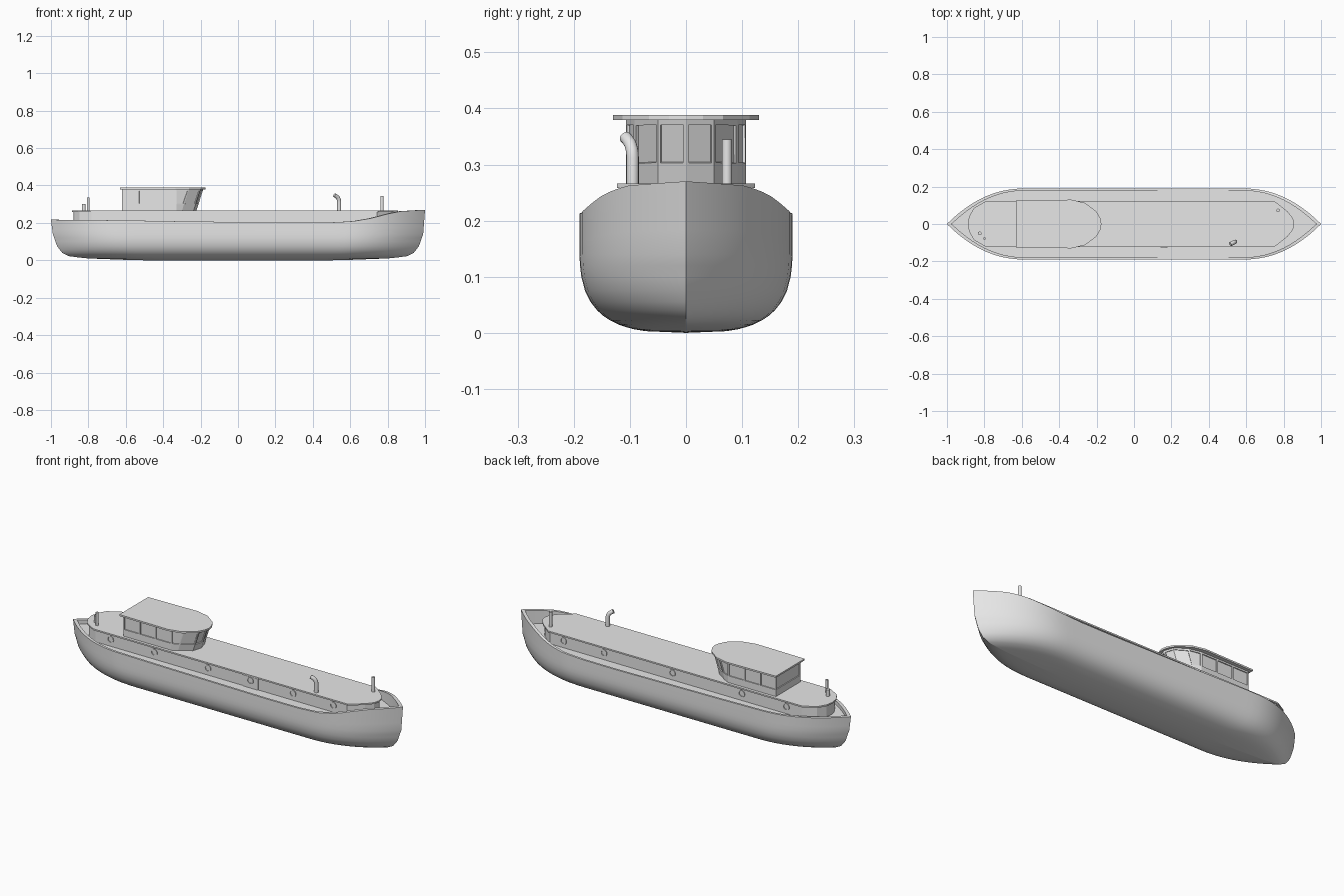
import bpy, bmesh, math
from mathutils import Vector

cube = bpy.data.objects.get("Cube")
if cube:
    bpy.data.objects.remove(cube)

grey = bpy.data.materials.new("plain grey")
grey.use_nodes = True
grey.diffuse_color = (0.8, 0.8, 0.8, 1)
grey.node_tree.nodes["Principled BSDF"].inputs["Base Color"].default_value = (0.8, 0.8, 0.8, 1)


def finish(bm, name, smooth=None):
    bmesh.ops.remove_doubles(bm, verts=bm.verts, dist=0.0002)
    bmesh.ops.recalc_face_normals(bm, faces=bm.faces)
    me = bpy.data.meshes.new(name)
    bm.to_mesh(me)
    bm.free()
    me.materials.append(grey)
    ob = bpy.data.objects.new(name, me)
    bpy.context.collection.objects.link(ob)
    if smooth:
        bpy.ops.object.select_all(action='DESELECT')
        ob.select_set(True)
        bpy.context.view_layer.objects.active = ob
        bpy.ops.object.shade_smooth_by_angle(angle=math.radians(smooth))
    return ob


def lerp(points, x):
    """Piecewise linear lookup."""
    for (x0, y0), (x1, y1) in zip(points, points[1:]):
        if x <= x1:
            return y0 + (y1 - y0) * max(0, x - x0) / (x1 - x0)
    return points[-1][1]


def mirrored(half):
    """Close a plan outline given from stern to bow on the +y side."""
    return half + [(x, -y) for x, y in reversed(half) if y > 0]


def prism(name, outline, z0, z1):
    bm = bmesh.new()
    face = bm.faces.new([bm.verts.new((x, y, z0)) for x, y in outline])
    ext = bmesh.ops.extrude_face_region(bm, geom=[face])["geom"]
    bmesh.ops.translate(bm, vec=(0, 0, z1 - z0), verts=[v for v in ext if isinstance(v, bmesh.types.BMVert)])
    return finish(bm, name)


# Hull: waterlines lofted from keel to rail, then down inside to the deck
SHEER = [(-1, .217), (-.6, .213), (-.3, .208), (.3, .201), (.5, .202), (.62, .209),
         (.72, .226), (.8, .248), (.87, .262), (1, .27)]
LENGTH = [(0, .5), (.003, .62), (.01, .8), (.02, .9), (.04, .94), (.075, .967), (.14, .99), (.2, 1)]
LEVELS = [0, .003, .006, .01, .015, .022, .03, .04, .055, .075, .1, .12, .14, .16, .18, .2]
DECK, BEAM, BEND = .195, .19, .14


def plan(t):
    u = max(0, (abs(t) - .58) / .42)
    return BEAM * (1 - u ** 2.2)


def outer(t, level):
    x = t * lerp(LENGTH, level)
    fullness = (1 - max(0, (.16 - level) / .16) ** 3) ** (1 / 3)
    z = level
    if level > BEND:
        z = BEND + (level - BEND) * (lerp(SHEER, x) - BEND) / (.2 - BEND)
    return Vector((x, plan(t) * fullness, z))


def inner(t, z=None, width=1):
    p = outer(t, .2)
    return Vector((p.x * .985, max(0, p.y - .011) * width, p.z if z is None else z))


stations = [math.sin(math.pi / 2 * i / 28) for i in range(-28, 29)]
rows = [[outer(t, lv) for t in stations] for lv in LEVELS]
rows += [[inner(t) for t in stations], [inner(t, DECK) for t in stations], [inner(t, DECK, 0) for t in stations]]
bm = bmesh.new()
for side in (1, -1):
    grid = [[bm.verts.new((p.x, side * p.y, p.z)) for p in row] for row in rows]
    for a, b in zip(grid, grid[1:]):
        for i in range(len(a) - 1):
            bm.faces.new((a[i], a[i + 1], b[i + 1], b[i]))
bmesh.ops.remove_doubles(bm, verts=bm.verts, dist=0.0002)
bmesh.ops.dissolve_degenerate(bm, edges=bm.edges, dist=0.0002)
finish(bm, "hull", 40)

# Long deckhouse with an overhanging roof
roof = [(-.888, 0), (-.882, .04), (-.856, .085), (-.79, .123), (.75, .123), (.82, .068), (.85, .03), (.856, 0)]
wall = [(x - math.copysign(.008, x), max(0, y - .006)) for x, y in roof]
prism("deckhouse_wall", mirrored(wall), DECK - .01, .26)
prism("deckhouse_roof", mirrored(roof), .258, .266)
WALL_Y = .117


# Portholes: a raised ring around a thin glass disc
def porthole(x, side, z=.233, y=WALL_Y):
    bm = bmesh.new()
    profile = [(.014, 0), (.014, .004), (.019, .004), (.019, 0)]
    n = 20
    rings = [[bm.verts.new((x + r * math.cos(2 * math.pi * i / n), side * (y + d),
                            z + r * math.sin(2 * math.pi * i / n))) for i in range(n)] for r, d in profile]
    for a, b in zip(rings, rings[1:]):
        for i in range(n):
            bm.faces.new((a[i], a[i - 1], b[i - 1], b[i]))
    finish(bm, "porthole_ring")


for x in (-.69, -.425, -.1, .415, .66):
    porthole(x, -1)
for x in (-.69, -.42, 0, .415, .66):
    porthole(x, 1)

# Side door with its own porthole
prism("side_door", [(.115, -WALL_Y - .004), (.205, -WALL_Y - .004), (.205, -WALL_Y), (.115, -WALL_Y)], DECK, .256)
porthole(.16, -1, .236, WALL_Y + .004)

# Wheelhouse: raked front, one inset window in each wall panel
top = [(-.62, .107), (-.523, .107), (-.427, .107), (-.33, .107), (-.262, .092), (-.2, .05), (-.185, 0)]
foot = [(x - (.038 if x > -.3 else 0), y) for x, y in top]
Z0, Z1 = .264, .381
bm = bmesh.new()
levels = []
for z in (Z0, .298, .375, Z1):
    f = (z - Z0) / (Z1 - Z0)
    half = [(a[0] + (b[0] - a[0]) * f, a[1]) for a, b in zip(foot, top)]
    levels.append([bm.verts.new((x, y, z)) for x, y in mirrored(half)])
panes = []
for k, (a, b) in enumerate(zip(levels, levels[1:])):
    for i in range(len(a)):
        face = bm.faces.new((a[i], a[i - 1], b[i - 1], b[i]))
        if k == 1:
            panes.append(face)
bm.faces.new(levels[0])
bm.faces.new(levels[-1])
bmesh.ops.recalc_face_normals(bm, faces=bm.faces)
bmesh.ops.inset_individual(bm, faces=panes, thickness=.007, depth=0)
bmesh.ops.inset_individual(bm, faces=panes, thickness=.0005, depth=-.005)
finish(bm, "wheelhouse")
canopy = [(-.632, .125), (-.45, .128), (-.335, .13), (-.262, .113), (-.2, .066), (-.18, .03), (-.174, 0)]
prism("wheelhouse_roof", mirrored(canopy), .379, .388)


# Mooring posts and stern pipes
def post(name, x, y, r, z1):
    bm = bmesh.new()
    bmesh.ops.create_cone(bm, cap_ends=True, segments=16, radius1=r, radius2=r, depth=z1 - .26)
    bmesh.ops.translate(bm, vec=(x, y, (z1 + .26) / 2), verts=bm.verts)
    finish(bm, name, 40)


post("bow_post", .77, .073, .009, .345)
post("stern_post", -.825, -.05, .010, .302)
post("stern_pipe", -.8, -.077, .007, .337)

# Bent vent pipe: a ring swept along a short path
path = [Vector(p) for p in ((.541, -.095, .26), (.541, -.095, .312), (.539, -.096, .325),
                            (.533, -.099, .336), (.523, -.104, .344), (.515, -.108, .348))]
bm = bmesh.new()
rings = []
for i, p in enumerate(path):
    tangent = path[min(i + 1, len(path) - 1)] - path[max(i - 1, 0)]
    side = Vector((.45, -.9, 0)).normalized()
    up = tangent.cross(side).normalized()
    side = up.cross(tangent).normalized()
    angles = [2 * math.pi * k / 14 for k in range(14)]
    rings.append([bm.verts.new(p + (side * math.cos(a) + up * math.sin(a)) * .011) for a in angles])
for a, b in zip(rings, rings[1:]):
    for k in range(14):
        bm.faces.new((a[k], a[k - 1], b[k - 1], b[k]))
bm.faces.new(rings[0])
bm.faces.new(rings[-1])
finish(bm, "vent_pipe", 50)
